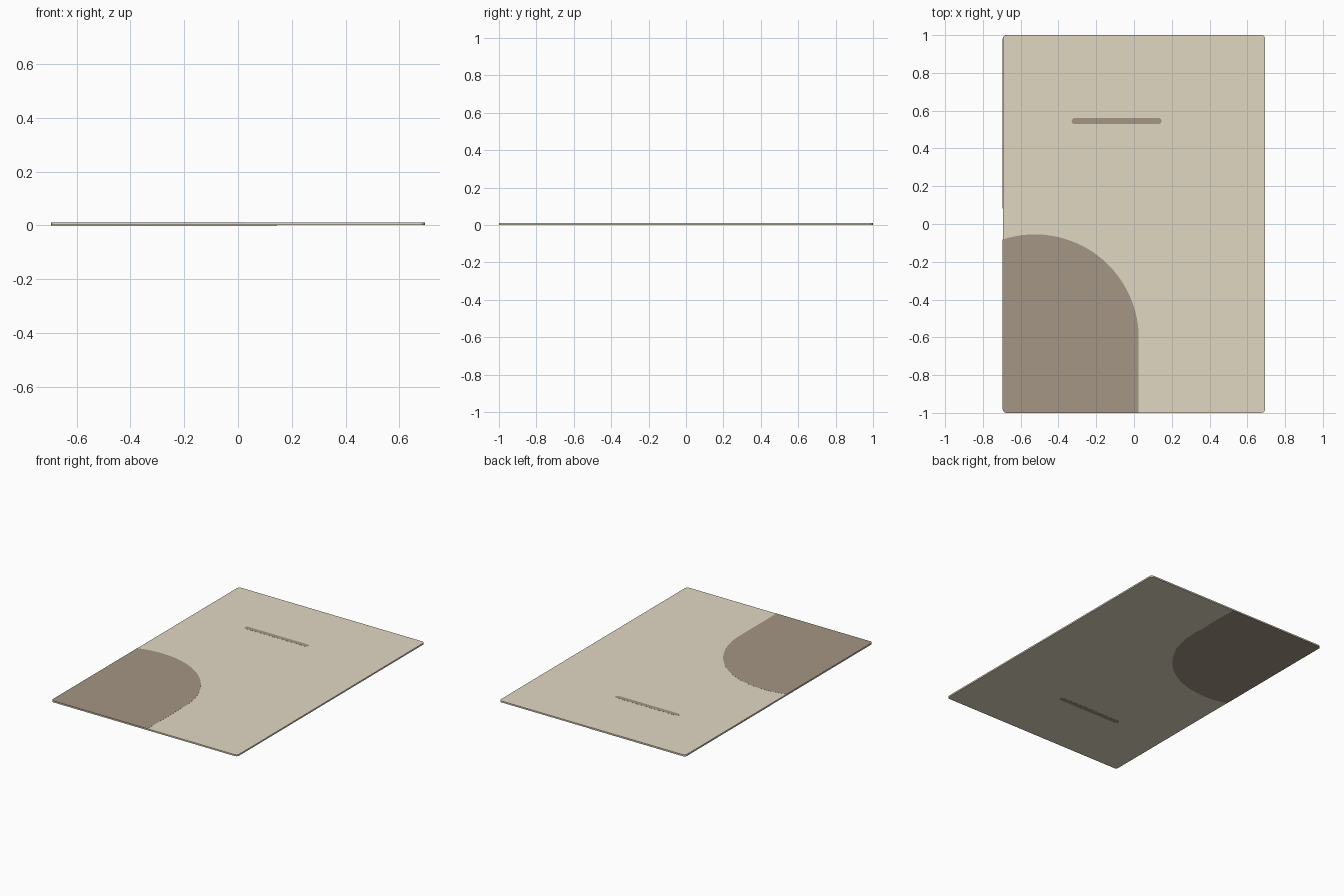
import bpy, bmesh, math

if "Cube" in bpy.data.objects:
    bpy.data.objects.remove(bpy.data.objects["Cube"])

W, L, T = 0.695, 1.0, 0.011   # half width, half length, thickness
E = 0.0005                    # inlays stand this much proud of the sheet
P = 0.002                     # inlay thickness


def material(name, rgb):
    m = bpy.data.materials.new(name)
    m.diffuse_color = (*rgb, 1)
    m.use_nodes = True
    m.node_tree.nodes["Principled BSDF"].inputs["Base Color"].default_value = m.diffuse_color
    return m


def arc(cx, cy, r, a0, a1, n):
    return [(cx + r * math.cos(math.radians(a0 + (a1 - a0) * i / n)),
             cy + r * math.sin(math.radians(a0 + (a1 - a0) * i / n)))
            for i in range(n + 1)]


def slab(name, outline, z0, z1, mat):
    """Extrude an outline into a flat slab."""
    bm = bmesh.new()
    face = bm.faces.new([bm.verts.new((x, y, z0)) for x, y in outline])
    ext = bmesh.ops.extrude_face_region(bm, geom=[face])
    for v in ext["geom"]:
        if isinstance(v, bmesh.types.BMVert):
            v.co.z = z1
    bmesh.ops.recalc_face_normals(bm, faces=bm.faces)
    me = bpy.data.meshes.new(name)
    bm.to_mesh(me)
    bm.free()
    me.materials.append(mat)
    ob = bpy.data.objects.new(name, me)
    bpy.context.collection.objects.link(ob)
    return ob


def two_sided(name, outline, mat):
    """Inlay on the top, and the same one turned over onto the underside."""
    slab(name + "_top", outline, T - P, T, mat)
    slab(name + "_underside", [(x, -y) for x, y in outline], 0, P, mat)


cream = material("warm cream", (0.755, 0.685, 0.54))
brown = material("taupe brown", (0.367, 0.303, 0.228))

# Main sheet with slightly rounded corners
r, w, l = 0.02, W - E, L - E
sheet = []
for sx, sy, a in ((1, -1, -90), (1, 1, 0), (-1, 1, 90), (-1, -1, 180)):
    sheet += arc(sx * (w - r), sy * (l - r), r, a, a + 90, 6)
slab("main_sheet", sheet, E, T - E, cream)

# Arched panel in one corner, trimmed by the sheet's left edge
cx, cy, R = -0.525, -0.605, 0.55
end = math.degrees(math.acos((-W - cx) / R))
panel = arc(-W + r, -L + r, r, 180, 270, 6) + [(cx + R, -L)]
panel += arc(cx, cy, R, 0, end, 48)
two_sided("arched_panel", panel, brown)

# Narrow bar with rounded ends near the far end
b, by = 0.016, 0.545
bar = arc(0.145 - b, by, b, -90, 90, 10) + arc(-0.33 + b, by, b, 90, 270, 10)
two_sided("narrow_bar", bar, brown)
